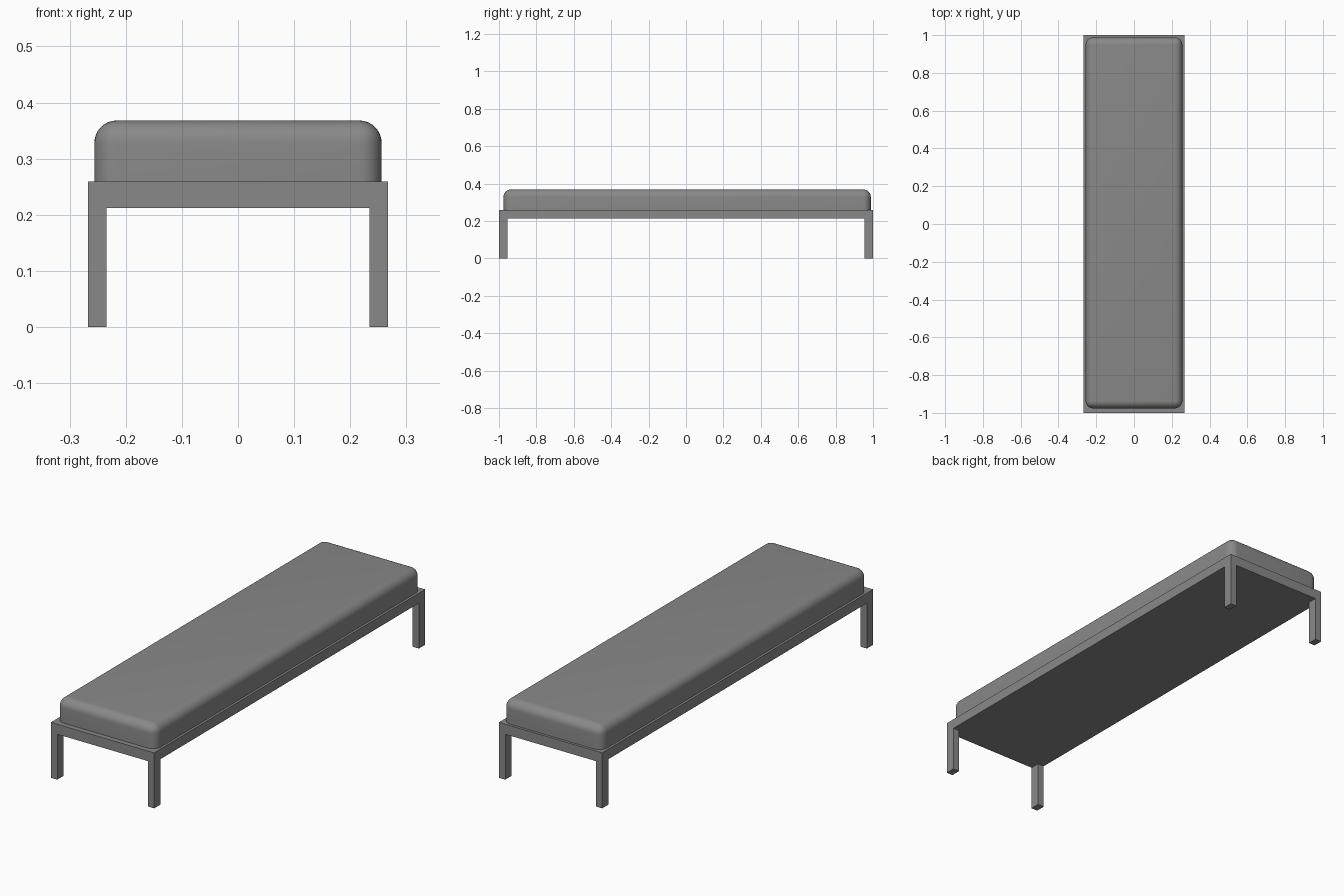
import bpy
import bmesh
from mathutils import Vector

cube = bpy.data.objects.get("Cube")
if cube:
    bpy.data.objects.remove(cube, do_unlink=True)

grey = bpy.data.materials.new("mid grey")
grey.use_nodes = True
colour = (0.25, 0.25, 0.25, 1)
grey.diffuse_color = colour
grey.node_tree.nodes["Principled BSDF"].inputs["Base Color"].default_value = colour


def box(name, low, high, radius=0):
    """Box between two corners, optionally rounded everywhere but its base."""
    low, high = Vector(low), Vector(high)
    bm = bmesh.new()
    bmesh.ops.create_cube(bm, size=1)
    for v in bm.verts:
        v.co = (low + high) / 2 + v.co * (high - low)
    if radius:
        edges = [e for e in bm.edges
                 if max(v.co.z for v in e.verts) > low.z + radius]
        bmesh.ops.bevel(bm, geom=edges, offset=radius, segments=8,
                        profile=0.5, affect='EDGES', clamp_overlap=True)
    mesh = bpy.data.meshes.new(name)
    bm.to_mesh(mesh)
    bm.free()
    mesh.materials.append(grey)
    obj = bpy.data.objects.new(name, mesh)
    bpy.context.collection.objects.link(obj)
    return obj


half_x, half_y = 0.267, 1.0
rail_low, rail_high = 0.212, 0.259
leg_x, leg_y = 0.033, 0.046

# Base slab
box("base_frame", (-half_x, -half_y, rail_low), (half_x, half_y, rail_high))

# Four corner legs
for side, sx in (("right", -1), ("left", 1)):
    for end, sy in (("front", -1), ("back", 1)):
        cx, cy = sx * (half_x - leg_x / 2), sy * (half_y - leg_y / 2)
        box(f"{end}_{side}_leg", (cx - leg_x / 2, cy - leg_y / 2, 0),
            (cx + leg_x / 2, cy + leg_y / 2, rail_low))

# Cushion, set slightly towards the back
cushion = box("cushion", (-0.256, -0.976, rail_high), (0.256, 0.988, 0.368), 0.04)
bpy.ops.object.select_all(action='DESELECT')
cushion.select_set(True)
bpy.context.view_layer.objects.active = cushion
bpy.ops.object.shade_smooth_by_angle()
